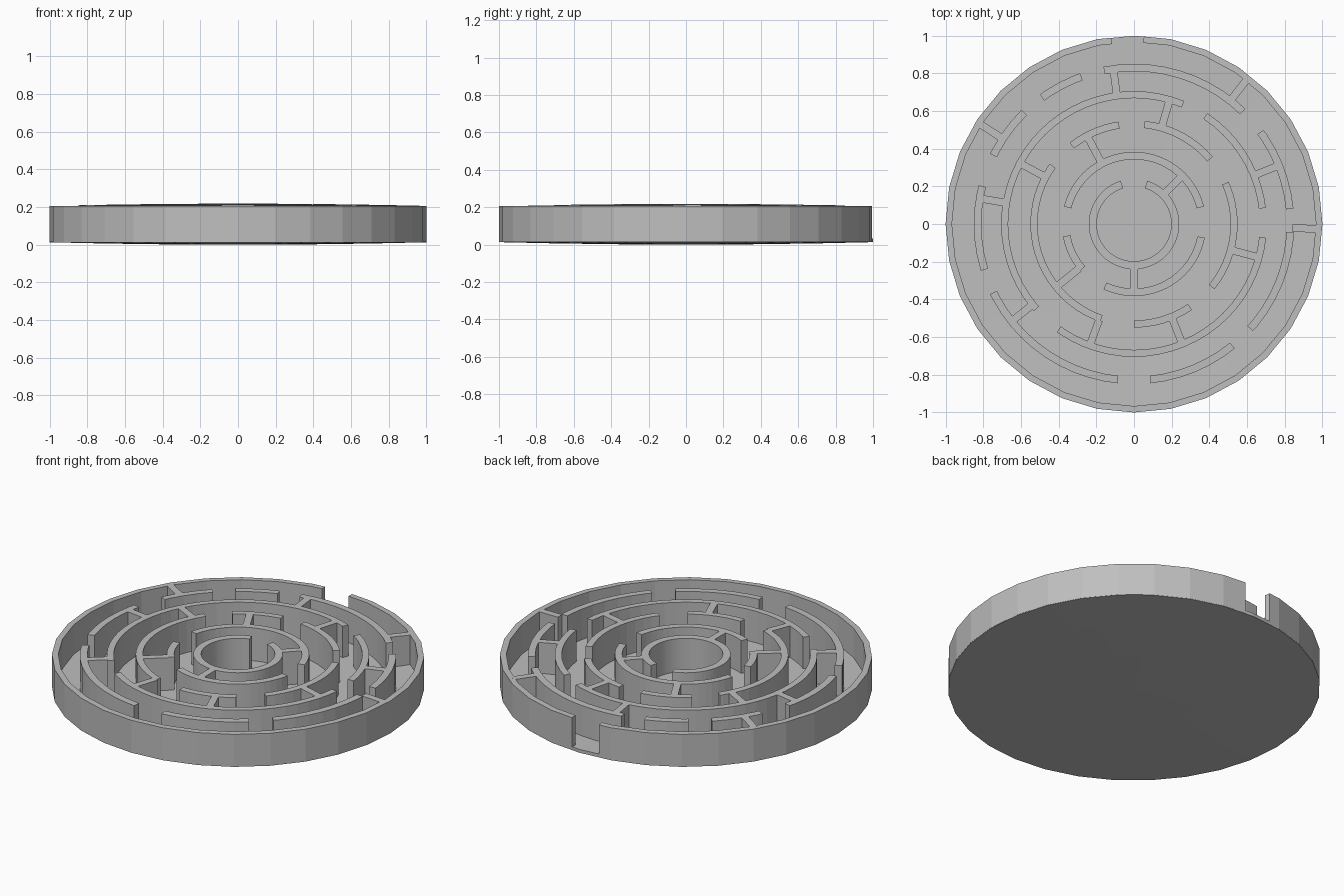
import bpy, bmesh, math

if "Cube" in bpy.data.objects:
    bpy.data.objects.remove(bpy.data.objects["Cube"])

grey = bpy.data.materials.new("plain grey")
grey.diffuse_color = (0.52, 0.52, 0.52, 1)
grey.use_nodes = True
grey.node_tree.nodes["Principled BSDF"].inputs["Base Color"].default_value = grey.diffuse_color


# Surfaces bow very slightly between rim and centre
def low(r):
    return 0.013 * r * r


def high(r):
    return 0.218 - 0.012 * r * r


def finish(bm, name):
    bmesh.ops.recalc_face_normals(bm, faces=bm.faces)
    me = bpy.data.meshes.new(name)
    bm.to_mesh(me)
    bm.free()
    me.materials.append(grey)
    ob = bpy.data.objects.new(name, me)
    bpy.context.collection.objects.link(ob)


def wall_strip(bm, sections):
    # each section is an (inner xy, outer xy) pair; consecutive pairs are bridged
    rows = []
    for a, b in sections:
        row = []
        for p, f in ((a, low), (b, low), (b, high), (a, high)):
            row.append(bm.verts.new((p[0], p[1], f(math.hypot(*p)) + (0.002 if f is low else 0))))
        rows.append(row)
    for p, q in zip(rows, rows[1:]):
        for i in range(4):
            j = (i + 1) % 4
            bm.faces.new((p[i], p[j], q[j], q[i]))
    bm.faces.new(rows[0])
    bm.faces.new(rows[-1])


def polar(r, deg):
    a = math.radians(deg)
    return (r * math.cos(a), r * math.sin(a))


def chord_polar(r, deg, step):
    # point on the polygon with corners every step degrees
    k = (deg % step) - step / 2
    return polar(r * math.cos(math.radians(step / 2)) / math.cos(math.radians(k)), deg)


def arc(bm, r0, r1, a0, a1, step):
    angs = [a0]
    k = math.floor(a0 / step) + 1
    while k * step < a1 - 0.01:
        angs.append(k * step)
        k += 1
    angs.append(a1)
    wall_strip(bm, [(chord_polar(r0, a, step), chord_polar(r1, a, step)) for a in angs])


# Ring walls: name, inner radius, outer radius, facet step, arcs
RINGS = [
    ("centre_ring", 0.198, 0.24, 5.625, [(107, 433)]),
    ("second_ring", 0.343, 0.383, 5.625, [(14, 166), (190, 221), (245, 349)]),
    ("third_ring", 0.512, 0.55, 5.625,
     [(24, -39), (40.5, 84), (98.6, 128.4), (144.5, 251), (270, 304)]),
    ("fourth_ring", 0.668, 0.705, 5.625, [(7, 56.5), (67.8, 221), (234.5, 354)]),
    ("fifth_ring", 0.81, 0.85, 5.625,
     [(5.5, 36), (46, 101), (109.7, 126), (134.5, 154), (166, 197),
      (206, 264), (276, 309), (318, 357)]),
    ("outer_wall", 0.966, 1.0, 11.25, [(97, 447)]),
]
for name, r0, r1, step, arcs in RINGS:
    bm = bmesh.new()
    for a0, a1 in arcs:
        arc(bm, r0, r1, min(a0, a1), max(a0, a1), step)
    finish(bm, name)

# Radial walls joining neighbouring rings: ring index -> angles
SPOKES = {0: [45, 270], 1: [118, 219],
          2: [74, 152, 250, 292, -15],
          3: [22, 97.6, 170.6, 218.5],
          4: [52, 147, -1.5]}
bm = bmesh.new()
for i, angles in SPOKES.items():
    r0, r1 = RINGS[i][2] - 0.008, RINGS[i + 1][1] + 0.008
    for a in angles:
        sec = []
        for r in (r0, r1):
            x, y = polar(r, a)
            ox, oy = polar(0.02, a + 90)
            sec.append(((x - ox, y - oy), (x + ox, y + oy)))
        wall_strip(bm, sec)
finish(bm, "radial_walls")

# Thin round floor under the maze
bm = bmesh.new()
N, RADII = 32, (0.35, 0.7, 0.999)
rims = []
for lift in (0.0, 0.02):
    centre = bm.verts.new((0, 0, lift))
    prev = None
    for r in RADII:
        ring = [bm.verts.new((*polar(r, 360 * i / N), low(r) + lift)) for i in range(N)]
        for i in range(N):
            j = (i + 1) % N
            if prev:
                bm.faces.new((prev[i], prev[j], ring[j], ring[i]))
            else:
                bm.faces.new((centre, ring[i], ring[j]))
        prev = ring
    rims.append(prev)
for i in range(N):
    j = (i + 1) % N
    bm.faces.new((rims[0][i], rims[0][j], rims[1][j], rims[1][i]))
finish(bm, "maze_floor")
